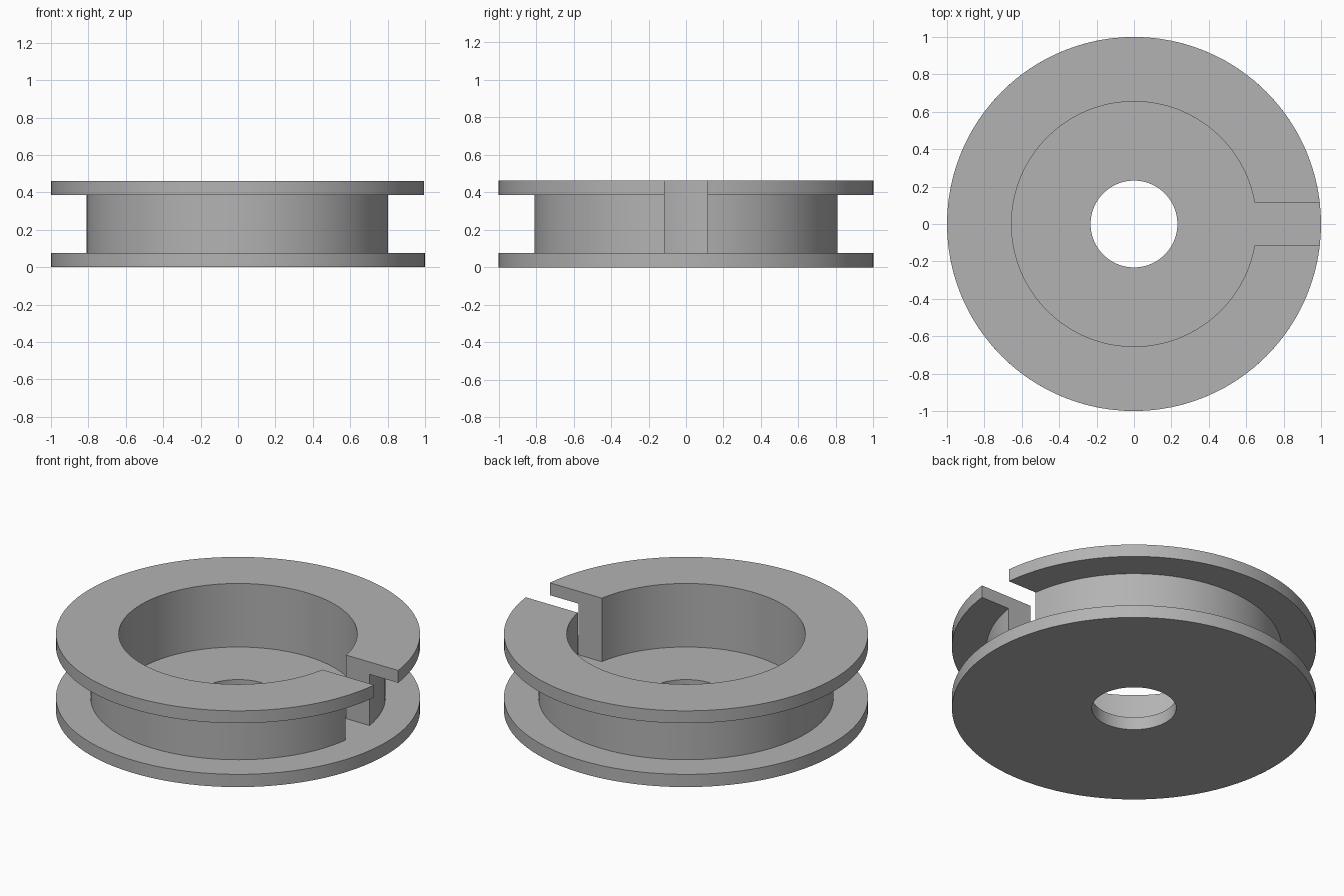
import bpy
import bmesh
import math

if "Cube" in bpy.data.objects:
    bpy.data.objects.remove(bpy.data.objects["Cube"], do_unlink=True)

SEGMENTS = 96
FLANGE_R, WALL_R, BORE_R, HOLE_R = 1.0, 0.81, 0.655, 0.232
BASE_TOP, FLANGE_BOTTOM, TOP = 0.077, 0.387, 0.462
SLOT_HALF = 0.115

grey = bpy.data.materials.new("plain grey")
grey.use_nodes = True
colour = (0.45, 0.45, 0.45, 1.0)
grey.diffuse_color = colour
grey.node_tree.nodes["Principled BSDF"].inputs["Base Color"].default_value = colour


def lathe(name, profile, slot=0.0):
    """Sweep a closed (radius, z) profile round z, leaving a parallel slot at +x."""
    bm = bmesh.new()
    count = SEGMENTS + 1 if slot else SEGMENTS
    rings = []
    for i in range(count):
        ring = []
        for r, z in profile:
            start = math.asin(slot / r)
            a = start + (math.tau - 2 * start) * i / SEGMENTS
            ring.append(bm.verts.new((r * math.cos(a), r * math.sin(a), z)))
        rings.append(ring)
    for i in range(SEGMENTS):
        a, b = rings[i], rings[(i + 1) % count]
        for j in range(len(profile)):
            k = (j + 1) % len(profile)
            bm.faces.new((a[j], b[j], b[k], a[k]))
    # Flat ends on both sides of the slot
    if slot:
        bm.faces.new(rings[0])
        bm.faces.new(rings[-1])
    bmesh.ops.recalc_face_normals(bm, faces=bm.faces)
    mesh = bpy.data.meshes.new(name)
    bm.to_mesh(mesh)
    bm.free()
    mesh.materials.append(grey)
    obj = bpy.data.objects.new(name, mesh)
    bpy.context.collection.objects.link(obj)
    bpy.ops.object.select_all(action="DESELECT")
    obj.select_set(True)
    bpy.context.view_layer.objects.active = obj
    bpy.ops.object.shade_smooth_by_angle(angle=math.radians(30))
    return obj


# Lower flange with the centre hole
lathe("base_flange", [(HOLE_R, 0), (FLANGE_R, 0),
                      (FLANGE_R, BASE_TOP), (HOLE_R, BASE_TOP)])

# Slotted wall and upper flange, seated slightly into the base
seat = BASE_TOP / 2
lathe("slotted_rim", [(BORE_R, seat), (WALL_R, seat),
                      (WALL_R, FLANGE_BOTTOM), (FLANGE_R, FLANGE_BOTTOM),
                      (FLANGE_R, TOP), (BORE_R, TOP)], SLOT_HALF)
